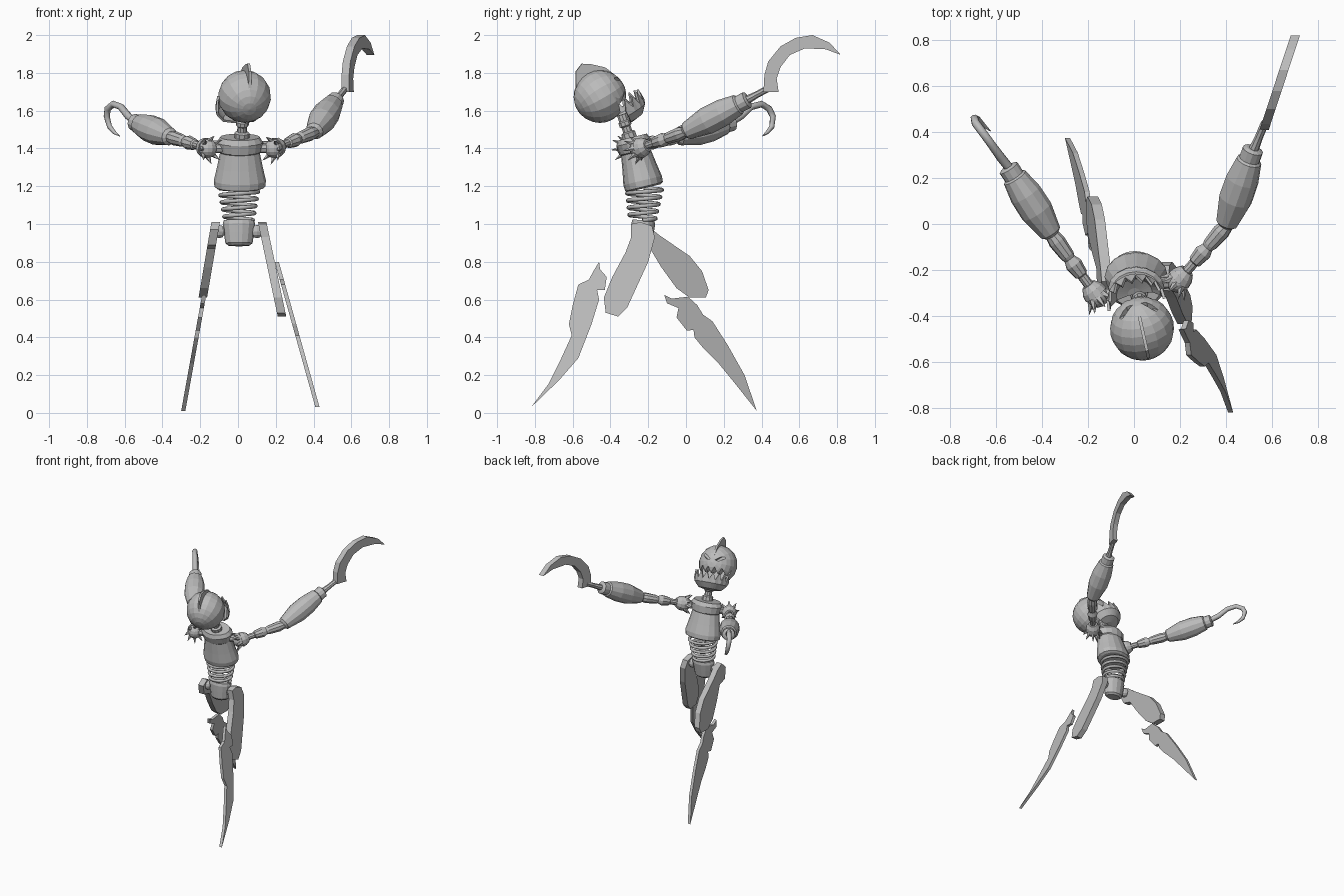
import bpy, bmesh, math
from mathutils import Vector, Matrix

old = bpy.data.objects.get("Cube")
if old:
    bpy.data.objects.remove(old)

grey = bpy.data.materials.new("plain_grey")
grey.use_nodes = True
grey.diffuse_color = (.5, .5, .5, 1)
grey.node_tree.nodes["Principled BSDF"].inputs["Base Color"].default_value = (.5, .5, .5, 1)


def make(name, verts, faces):
    """Mesh object with consistent normals."""
    mesh = bpy.data.meshes.new(name)
    bm = bmesh.new()
    vs = [bm.verts.new(v) for v in verts]
    for f in faces:
        bm.faces.new([vs[i] for i in f])
    bmesh.ops.recalc_face_normals(bm, faces=bm.faces)
    big = [f for f in bm.faces if len(f.verts) > 4]
    bmesh.ops.triangulate(bm, faces=big)
    bm.to_mesh(mesh)
    bm.free()
    mesh.materials.append(grey)
    obj = bpy.data.objects.new(name, mesh)
    bpy.context.collection.objects.link(obj)
    return obj


def lathe(name, a, b, profile, sides=12, squash=1):
    """Turned part from a to b; profile holds (fraction along, radius)."""
    a, b = Vector(a), Vector(b)
    axis = (b - a).normalized()
    side = (Vector((1, 0, 0)) - axis * axis.x).normalized()
    depth = axis.cross(side) * squash
    verts = []
    for t, r in profile:
        for k in range(sides):
            ang = math.tau * k / sides
            verts.append(a.lerp(b, t) + (side * math.cos(ang) + depth * math.sin(ang)) * r)
    faces = [[j * sides + k, j * sides + (k + 1) % sides,
              (j + 1) * sides + (k + 1) % sides, (j + 1) * sides + k]
             for j in range(len(profile) - 1) for k in range(sides)]
    faces += [list(range(sides)), list(range(len(verts) - sides, len(verts)))]
    return make(name, verts, faces)


def prism(name, near, far):
    """Solid between two matching outlines."""
    n = len(near)
    faces = [list(range(n)), list(range(n, 2 * n))]
    faces += [[i, (i + 1) % n, n + (i + 1) % n, n + i] for i in range(n)]
    return make(name, near + far, faces)


def plate(name, outline, x_at, thick):
    """Flat side-on (y, z) outline, leaning so that x follows x_at(y, z)."""
    return prism(name, [Vector((x_at(y, z) - thick / 2, y, z)) for y, z in outline],
                 [Vector((x_at(y, z) + thick / 2, y, z)) for y, z in outline])


def ball(name, centre, radius, sides=12, rings=8):
    mesh = bpy.data.meshes.new(name)
    bm = bmesh.new()
    bmesh.ops.create_uvsphere(bm, u_segments=sides, v_segments=rings, radius=radius)
    bm.to_mesh(mesh)
    bm.free()
    mesh.materials.append(grey)
    obj = bpy.data.objects.new(name, mesh)
    obj.location = centre
    bpy.context.collection.objects.link(obj)
    return obj


def tube(name, points, radii, sides=2):
    """Round wire along a path."""
    curve = bpy.data.curves.new(name, "CURVE")
    curve.dimensions = "3D"
    curve.bevel_depth = 1
    curve.bevel_resolution = sides
    curve.use_fill_caps = True
    spline = curve.splines.new("POLY")
    spline.points.add(len(points) - 1)
    for p, co, r in zip(spline.points, points, radii):
        p.co = (*co, 1)
        p.radius = r
    curve.materials.append(grey)
    obj = bpy.data.objects.new(name, curve)
    bpy.context.collection.objects.link(obj)


# Torso, neck, pelvis
lathe("torso", (.01, -.22, 1.19), (.01, -.285, 1.46),
      [(0, .115), (.03, .135), (.15, .138), (.4, .122), (.7, .105), (.72, .112),
       (.9, .122), (1, .105)], 16, .76)
lathe("neck", (.02, -.295, 1.45), (.025, -.34, 1.58),
      [(0, .04), (.25, .04), (.3, .026), (.5, .026), (.55, .034), (.7, .034), (.75, .028), (1, .028)], 10)
lathe("pelvis", (.005, -.235, .885), (.005, -.225, 1.02),
      [(0, .055), (.1, .072), (.5, .08), (.85, .086), (1, .08)], 14, .75)

# Spring waist
coil = []
for i in range(91):
    t = i / 90
    ang, r = t * math.tau * 4.5, .075 + .03 * t
    coil.append((.005 + r * math.cos(ang), -.23 + .01 * t + .9 * r * math.sin(ang), 1.02 + .17 * t))
tube("spring_waist", coil, [.011] * len(coil))

# Head: skull with mouth and eye cuts
frame = Matrix.Translation((.035, -.455, 1.675)) @ Matrix.Rotation(.22, 4, "Z") @ Matrix.Rotation(.52, 4, "X")
skull = ball("head", (0, 0, 0), .14, 16, 12)
skull.data.transform(Matrix.Rotation(math.pi / 2, 4, "X"))
skull.matrix_world = frame


def face_cut(name, outline, back):
    cutter = prism(name, [Vector((x, back, z)) for x, z in outline],
                   [Vector((x, .3, z)) for x, z in outline])
    cutter.matrix_world = frame
    cutter.hide_render = True
    cutter.hide_set(True)
    mod = skull.modifiers.new(name, "BOOLEAN")
    mod.operation = "DIFFERENCE"
    mod.solver = "EXACT"
    mod.object = cutter
    return cutter


teeth = 12
grin = [(-.15 + .3 * i / teeth, -.03 if i % 2 else -.075) for i in range(teeth + 1)]
cutters = [face_cut("mouth_cutter", grin + [(.15, -.16), (-.15, -.16)], .045)]
for s in (-1, 1):
    almond = [(.018, .02), (.045, .016), (.085, .042), (.09, .06), (.055, .05)]
    cutters.append(face_cut("eye_cutter", [(s * x, z) for x, z in almond], .1))
bpy.context.view_layer.update()
baked = bpy.data.meshes.new_from_object(skull.evaluated_get(bpy.context.evaluated_depsgraph_get()))
skull.modifiers.clear()
skull.data = baked
for c in cutters:
    bpy.data.objects.remove(c)

# Open jaw: bowl with a saw-tooth rim
cols = 19
verts = []
for r, z in ((.03, -.075), (.085, -.065), (.122, -.025), (.13, 0)):
    for i in range(cols):
        ang = math.radians(-95 + 190 * i / (cols - 1))
        tooth = .055 if r == .13 and i % 2 else 0
        verts.append((r * math.sin(ang), .07 + r * math.cos(ang), -.125 + z + tooth))
quads = [[j * cols + i, j * cols + i + 1, (j + 1) * cols + i + 1, (j + 1) * cols + i]
         for j in range(3) for i in range(cols - 1)]
jaw = make("jaw", verts, quads + [list(range(cols))])
jaw.matrix_world = frame
jaw.modifiers.new("thickness", "SOLIDIFY").thickness = .012

# Crest and ears
fin = [(-.11, .07), (-.05, .18), (.0, .2), (.04, .175), (.1, .12), (.13, .05), (.1, .06), (0, .12)]
plate("head_crest", fin, lambda y, z: 0, .014).matrix_world = frame
for s, label in ((-1, "right"), (1, "left")):
    lathe(label + "_ear", (s * .115, .01, -.025), (s * .152, .01, -.025),
          [(0, .036), (.6, .038), (1, .03)], 12).matrix_world = frame

# Arms: shoulder ball, spikes, upper arm links, barrel forearm
arm_links = [(0, .022), (.2, .022), (.22, .03), (.4, .038), (.5, .026), (.55, .032), (.8, .038), (1, .026)]
barrel = [(0, .03), (.04, .048), (.35, .073), (.6, .072), (.84, .056), (.86, .046), (.98, .046), (1, .03)]
arms = {"left": ((.19, -.25, 1.4), (.4, -.01, 1.485), (.52, .33, 1.66)),
        "right": ((-.16, -.315, 1.4), (-.355, -.05, 1.46), (-.55, .25, 1.54))}
for label, (shoulder, elbow, wrist) in arms.items():
    sh, el = Vector(shoulder), Vector(elbow)
    out = (el - sh).normalized()
    ball(label + "_shoulder", sh, .05, 12, 8)
    lathe(label + "_shoulder_pin", sh, (.01, -.275, 1.4), [(0, .025), (1, .025)], 8)
    lathe(label + "_shoulder_cuff", sh + out * .01, sh + out * .065, [(0, .055), (.5, .05), (1, .032)], 12)
    lathe(label + "_upper_arm", sh + out * .05, el + out * .03, arm_links, 10)
    lathe(label + "_forearm", elbow, wrist, barrel, 12)
    across = out.cross(Vector((0, 0, 1))).normalized()
    lift = across.cross(out)
    for k in range(8):
        ang = math.tau * k / 8
        ray = across * math.cos(ang) + lift * math.sin(ang)
        lathe(label + "_shoulder_spike", sh + ray * .035, sh + ray * .075 - out * .045,
              [(0, .018), (1, .001)], 5)

# Sickle on the left arm
lathe("sickle_handle", (.515, .31, 1.65), (.57, .44, 1.72), [(0, .024), (.5, .018), (1, .018)], 8)
sickle = [(.49, 1.7), (.41, 1.7), (.415, 1.79), (.435, 1.86), (.5, 1.94), (.58, 1.985), (.67, 2), (.76, 1.96),
          (.82, 1.895), (.74, 1.925), (.63, 1.93), (.55, 1.895), (.5, 1.83), (.48, 1.77)]
plate("sickle_blade", sickle, lambda y, z: .57 + .33 * (y - .42), .04)

# Hook on the right arm
hook = [(-.54, .24, 1.54), (-.58, .29, 1.57), (-.62, .345, 1.62), (-.66, .4, 1.635), (-.69, .44, 1.61),
        (-.695, .46, 1.57), (-.68, .455, 1.515), (-.655, .43, 1.485), (-.625, .405, 1.465)]
tube("hook", hook, [.02, .02, .018, .018, .018, .017, .014, .01, .002])

# Left leg, swept to the front
thigh = [(-.29, 1), (-.24, 1.01), (-.18, .99), (-.165, .93), (-.2, .8), (-.255, .68), (-.31, .56), (-.36, .51),
         (-.425, .53), (-.435, .61), (-.39, .72), (-.32, .85), (-.29, .93)]
plate("left_thigh", thigh, lambda y, z: .13 + .21 * (1 - z), .045)
shin = [(-.46, .8), (-.455, .76), (-.42, .72), (-.43, .65), (-.47, .65), (-.46, .6), (-.5, .47), (-.57, .29),
        (-.67, .175), (-.82, .03), (-.73, .15), (-.66, .29), (-.605, .41), (-.62, .47), (-.6, .57),
        (-.57, .68), (-.515, .705), (-.49, .75)]
plate("left_shin_blade", shin, lambda y, z: .205 + .28 * (.8 - z), .022)

# Right leg, swept to the back
thigh = [(-.29, .97), (-.25, 1.01), (-.19, .98), (-.14, .94), (.02, .83), (.085, .75), (.12, .65), (.105, .61),
         (.02, .61), (-.05, .66), (-.13, .77), (-.19, .87), (-.26, .89)]
plate("right_thigh", thigh, lambda y, z: -.12 - .17 * (1 - z), .045)
shin = [(-.115, .625), (-.075, .605), (.01, .615), (.06, .57), (.09, .52), (.14, .485), (.22, .36), (.31, .2),
        (.375, .01), (.26, .155), (.17, .265), (.09, .345), (.045, .4), (.04, .44), (.005, .435),
        (-.05, .505), (-.04, .555), (-.1, .58)]
plate("right_shin_blade", shin, lambda y, z: -.18 - .18 * (.62 - z), .022)

# Hip and knee joints
for s, label in ((-1, "right"), (1, "left")):
    ball(label + "_hip", (s * .1, -.23, .96), .035, 10, 6)
lathe("left_knee_pin", (.2, -.44, .66), (.26, -.44, .66), [(0, .02), (1, .02)], 8)
lathe("right_knee_pin", (-.21, .02, .63), (-.15, .02, .63), [(0, .02), (1, .02)], 8)
